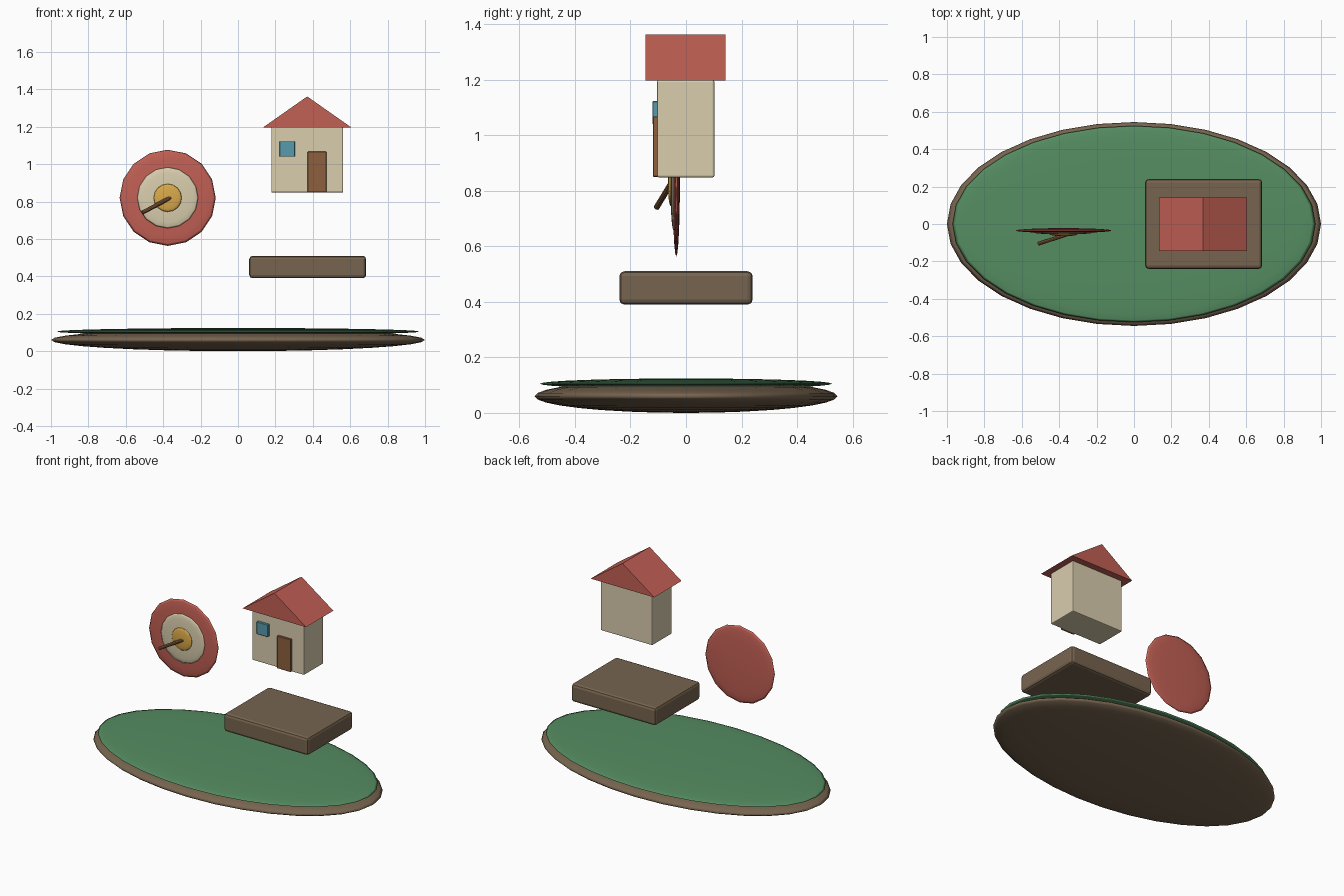
import bpy, bmesh, math
from mathutils import Vector

if "Cube" in bpy.data.objects:
    bpy.data.objects.remove(bpy.data.objects["Cube"])


def material(name, rgb):
    m = bpy.data.materials.new(name)
    m.diffuse_color = (*[(c / 255) ** 2.2 for c in rgb], 1)
    m.use_nodes = True
    m.node_tree.nodes["Principled BSDF"].inputs["Base Color"].default_value = m.diffuse_color
    return m


EARTH = material("earth", (118, 100, 80))
GREEN = material("grass", (86, 140, 98))
RED = material("red", (192, 96, 85))
CREAM = material("cream", (216, 204, 172))
GOLD = material("gold", (216, 168, 76))
WOOD = material("wood", (140, 96, 64))
BLUE = material("blue", (88, 154, 172))


def finish(name, mat, smooth=False):
    o = bpy.context.object
    o.name = name
    o.data.materials.append(mat)
    bpy.ops.object.transform_apply(location=False, rotation=True, scale=True)
    if smooth:
        bpy.ops.object.shade_smooth()
    return o


def ellipsoid(name, loc, radii, mat, segs, rings, rot=(0, 0, 0)):
    bpy.ops.mesh.primitive_uv_sphere_add(segments=segs, ring_count=rings, radius=1,
                                         location=loc, rotation=rot)
    bpy.context.object.scale = radii
    return finish(name, mat, True)


def box(name, lo, hi, mat, bevel=0.0, segs=2):
    lo, hi = Vector(lo), Vector(hi)
    bpy.ops.mesh.primitive_cube_add(size=1, location=(lo + hi) / 2)
    bpy.context.object.scale = hi - lo
    o = finish(name, mat)
    if bevel:
        b = o.modifiers.new("bevel", 'BEVEL')
        b.width, b.segments = bevel, segs
    return o


# island: flattened earth lens with a grass lens on top
ellipsoid("island_earth", (0, 0, 0.06), (1, 0.545, 0.06), EARTH, 32, 16)
ellipsoid("island_grass", (0, 0, 0.105), (0.97, 0.525, 0.019), GREEN, 32, 16)

# floating plinth
box("plinth", (0.06, -0.24, 0.39), (0.685, 0.24, 0.51), EARTH, 0.018)

# house walls, door and window
box("house_walls", (0.178, -0.104, 0.848), (0.562, 0.102, 1.198), CREAM, 0.006)
box("door", (0.372, -0.119, 0.85), (0.472, -0.098, 1.067), WOOD, 0.002, 1)
box("window", (0.222, -0.121, 1.04), (0.305, -0.098, 1.122), BLUE, 0.002, 1)

# gable roof: triangle extruded front to back
bm = bmesh.new()
tri = [bm.verts.new(p) for p in ((0.135, -0.145, 1.197), (0.605, -0.145, 1.197),
                                 (0.37, -0.145, 1.362))]
ext = bmesh.ops.extrude_face_region(bm, geom=[bm.faces.new(tri)], use_keep_orig=True)
bmesh.ops.translate(bm, vec=(0, 0.288, 0),
                    verts=[v for v in ext["geom"] if isinstance(v, bmesh.types.BMVert)])
bmesh.ops.recalc_face_normals(bm, faces=bm.faces)
mesh = bpy.data.meshes.new("roof")
bm.to_mesh(mesh)
bm.free()
mesh.materials.append(RED)
bpy.context.collection.objects.link(bpy.data.objects.new("roof", mesh))

# target: three thin discs stepping forward
for name, y, r, t, mat in (("target_outer", -0.035, 0.257, 0.013, RED),
                           ("target_middle", -0.045, 0.163, 0.011, CREAM),
                           ("target_centre", -0.055, 0.075, 0.010, GOLD)):
    ellipsoid(name, (-0.376, y, 0.82), (r, r, t), mat, 16, 10, (math.pi / 2, 0, 0))

# stick stuck into the target
a, b = Vector((-0.36, -0.056, 0.822)), Vector((-0.51, -0.105, 0.741))
d = b - a
bpy.ops.mesh.primitive_cylinder_add(vertices=10, radius=0.011, depth=d.length,
                                    location=(a + b) / 2,
                                    rotation=d.to_track_quat('Z', 'Y').to_euler())
finish("target_stick", WOOD)
bpy.ops.object.shade_smooth_by_angle()
